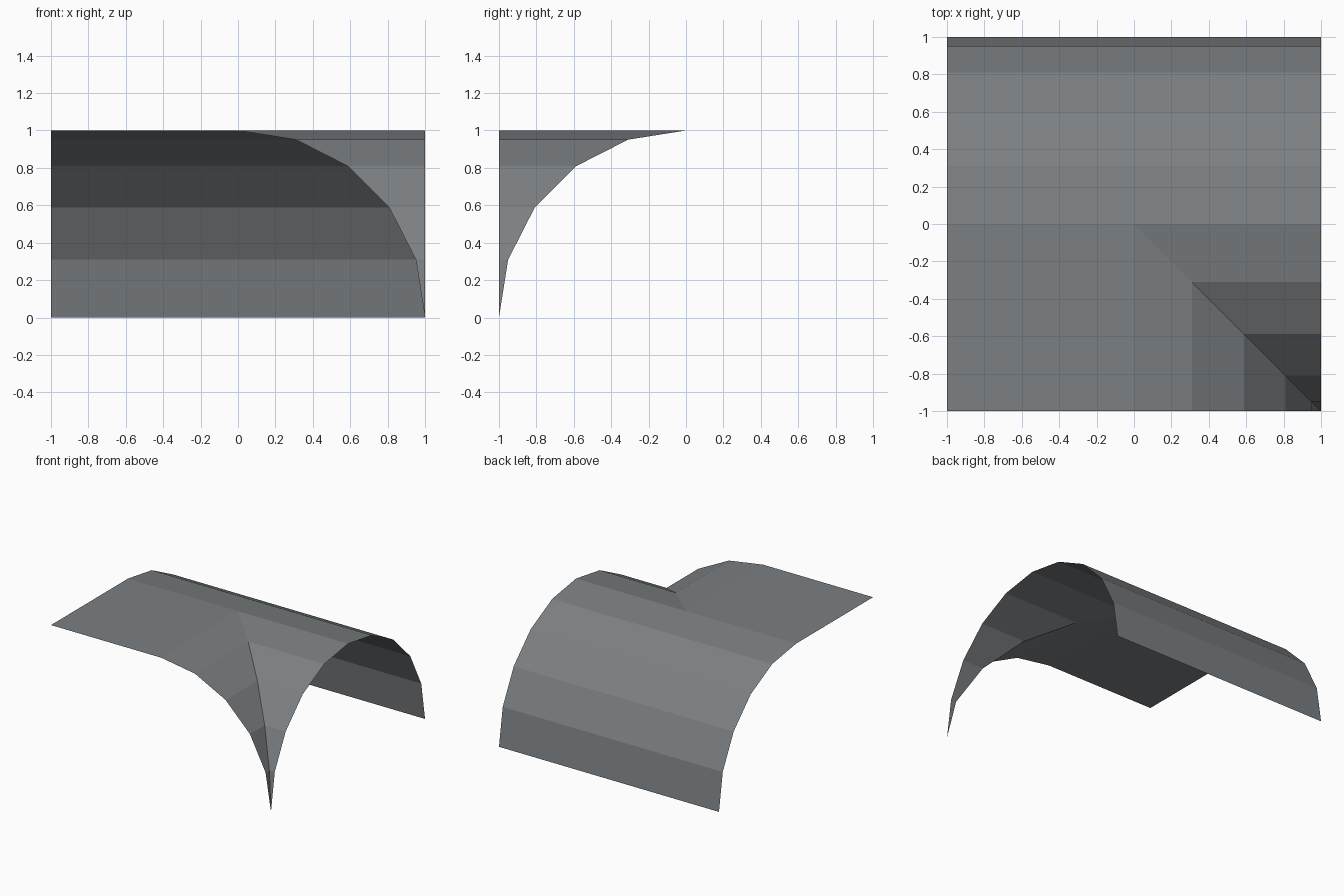
import bpy, bmesh, math

if "Cube" in bpy.data.objects:
    bpy.data.objects.remove(bpy.data.objects["Cube"])

# Quarter-circle profile in 18 degree steps: (distance from ridge, height)
STEPS = 5
profile = [(math.sin(i * math.pi / 2 / STEPS), math.cos(i * math.pi / 2 / STEPS))
           for i in range(STEPS + 1)]

bm = bmesh.new()


def quad(*points):
    bm.faces.new([bm.verts.new(p) for p in points])


for (a, za), (b, zb) in zip(profile, profile[1:]):
    # back slope: half barrel running the full width
    quad((-1, a, za), (1, a, za), (1, b, zb), (-1, b, zb))
    # right-facing arch, mitred along the diagonal groin
    quad((a, -a, za), (b, -b, zb), (1, -b, zb), (1, -a, za))
    # front-facing arch, mirrored across the groin
    quad((a, -a, za), (a, -1, za), (b, -1, zb), (b, -b, zb))

# flat top of the front left corner
quad((-1, -1, 1), (0, -1, 1), (0, 0, 1), (-1, 0, 1))

bmesh.ops.remove_doubles(bm, verts=bm.verts, dist=1e-5)

mesh = bpy.data.meshes.new("vault_corner")
bm.to_mesh(mesh)
bm.free()

# single grey surface
grey = bpy.data.materials.new("stone grey")
grey.diffuse_color = (0.2, 0.215, 0.225, 1)
grey.use_nodes = True
grey.node_tree.nodes["Principled BSDF"].inputs["Base Color"].default_value = grey.diffuse_color
mesh.materials.append(grey)

vault = bpy.data.objects.new("vault_corner", mesh)
bpy.context.collection.objects.link(vault)
